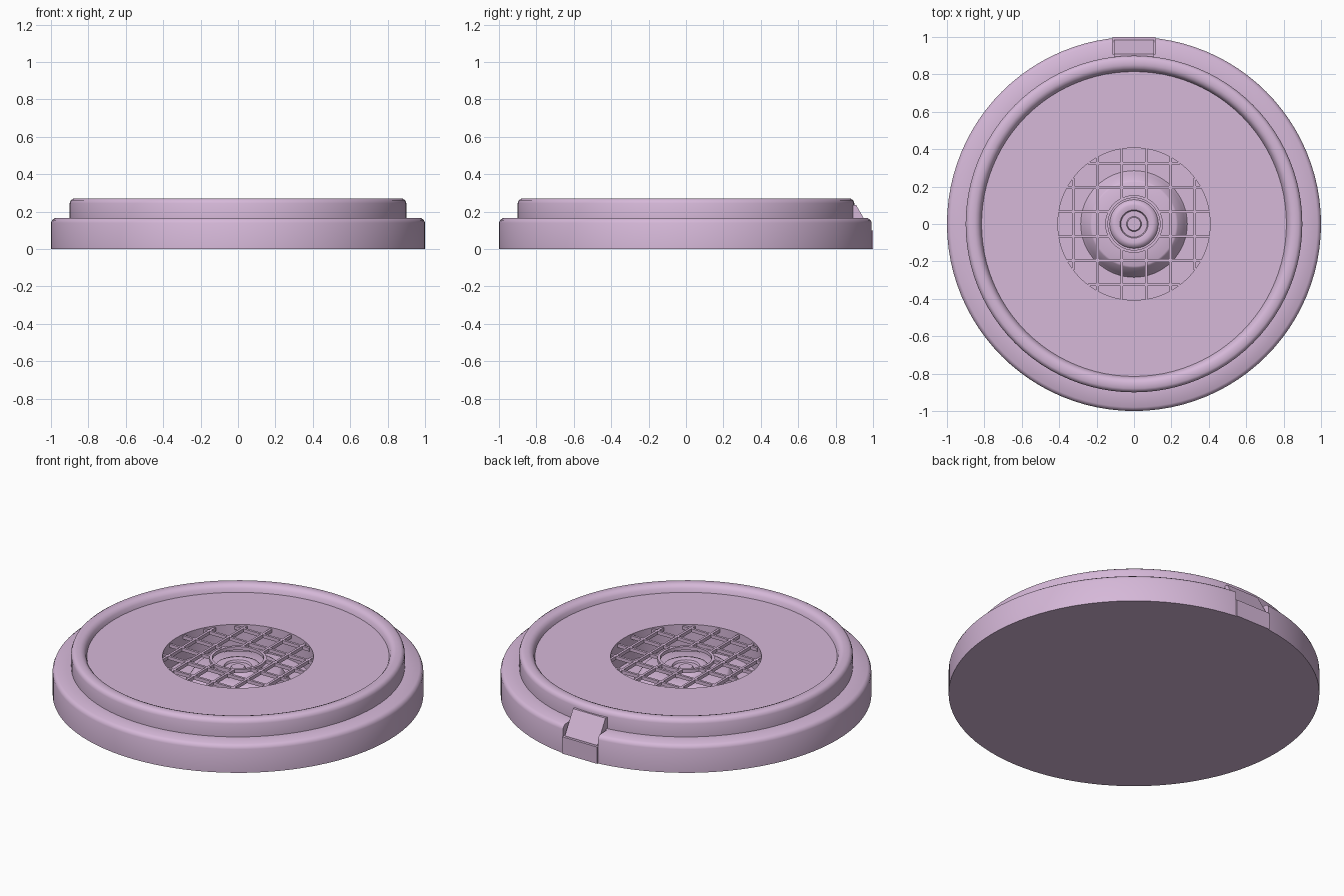
import bpy, bmesh, math

if "Cube" in bpy.data.objects:
    bpy.data.objects.remove(bpy.data.objects["Cube"])

mat = bpy.data.materials.new("pale mauve")
mat.diffuse_color = (0.67, 0.48, 0.69, 1)
mat.use_nodes = True
mat.node_tree.nodes["Principled BSDF"].inputs["Base Color"].default_value = mat.diffuse_color


def make(name, bm, smooth=None):
    bmesh.ops.recalc_face_normals(bm, faces=bm.faces[:])
    me = bpy.data.meshes.new(name)
    bm.to_mesh(me)
    bm.free()
    ob = bpy.data.objects.new(name, me)
    bpy.context.collection.objects.link(ob)
    me.materials.append(mat)
    if smooth:
        bpy.ops.object.select_all(action='DESELECT')
        ob.select_set(True)
        bpy.context.view_layer.objects.active = ob
        bpy.ops.object.shade_smooth_by_angle(angle=math.radians(smooth))
    return ob


def lathe(name, profile, n=96, closed=False, smooth=50):
    bm = bmesh.new()
    rings = []
    for r, z in profile:
        if r == 0:
            rings.append([bm.verts.new((0, 0, z))] * n)
        else:
            rings.append([bm.verts.new((r * math.sin(2 * math.pi * i / n),
                                        r * math.cos(2 * math.pi * i / n), z)) for i in range(n)])
    pairs = list(zip(rings, rings[1:]))
    if closed:
        pairs.append((rings[-1], rings[0]))
    for a, b in pairs:
        for i in range(n):
            j = (i + 1) % n
            bm.faces.new(list(dict.fromkeys((a[i], a[j], b[j], b[i]))))
    return make(name, bm, smooth)


def add_box(bm, lo, hi):
    vs = bmesh.ops.create_cube(bm, size=1)["verts"]
    for v in vs:
        v.co = [(l + h) / 2 + c * (h - l) for c, l, h in zip(v.co, lo, hi)]


# housing: stepped disc with rounded rim, flat deck and central well
housing = lathe("housing", [
    (0, 0), (1, 0), (1, .14), (.994, .155), (.98, .165), (.9, .167),
    (.9, .245), (.894, .261), (.88, .27), (.85, .27), (.834, .264),
    (.822, .25), (.815, .228), (.407, .228), (.407, .07), (0, .07)])

# socket notch at the back
bm = bmesh.new()
add_box(bm, (-.115, .91, .1), (.115, 1.1, .3))
cutter = make("notch_cutter", bm)
cutter.hide_render = True
cutter.hide_viewport = False
cutter.display_type = 'WIRE'
mod = housing.modifiers.new("notch", 'BOOLEAN')
mod.object = cutter
mod.operation = 'DIFFERENCE'
mod.solver = 'EXACT'
bpy.context.view_layer.objects.active = housing
bpy.ops.object.modifier_apply(modifier=mod.name)
bpy.data.objects.remove(cutter, do_unlink=True)

# sloped wedge filling the notch
bm = bmesh.new()
side = [(.88, .09), (.985, .09), (.985, .105), (.91, .235), (.88, .235)]
f = bm.faces.new([bm.verts.new((-.107, y, z)) for y, z in side])
g = bmesh.ops.extrude_face_region(bm, geom=[f])
for v in g["geom"]:
    if isinstance(v, bmesh.types.BMVert):
        v.co.x = .107
make("socket_wedge", bm)

# flat pad under the wedge
bm = bmesh.new()
add_box(bm, (-.115, .9, 0), (.115, 1, .1))
make("socket_pad", bm)

# raised hub in the well, with a ringed button on top
lathe("hub", [(.285, .07), (.27, .09), (.235, .15), (.225, .155), (.13, .155),
              (.12, .172), (.1, .178), (.075, .172), (.07, .16), (.04, .16),
              (.035, .168), (0, .168)], 64)

# grille bars clipped to the well, leaving the centre open
bm = bmesh.new()
W, R, HOLE, Z0, Z1 = .007, .407, .145, .2, .22
for c in (-.325, -.195, -.065, .065, .195, .325):
    outer = math.sqrt(R * R - c * c)
    inner = math.sqrt(HOLE ** 2 - c * c) if abs(c) < HOLE else 0
    spans = [(-outer, -inner), (inner, outer)] if inner else [(-outer, outer)]
    for a, b in spans:
        add_box(bm, (c - W, a, Z0), (c + W, b, Z1))
        add_box(bm, (a, c - W, Z0), (b, c + W, Z1))
make("grille_bars", bm)

# ring around the grille opening
lathe("grille_ring", [(.139, Z0), (.154, Z0), (.154, Z1), (.139, Z1)], 64, closed=True)
